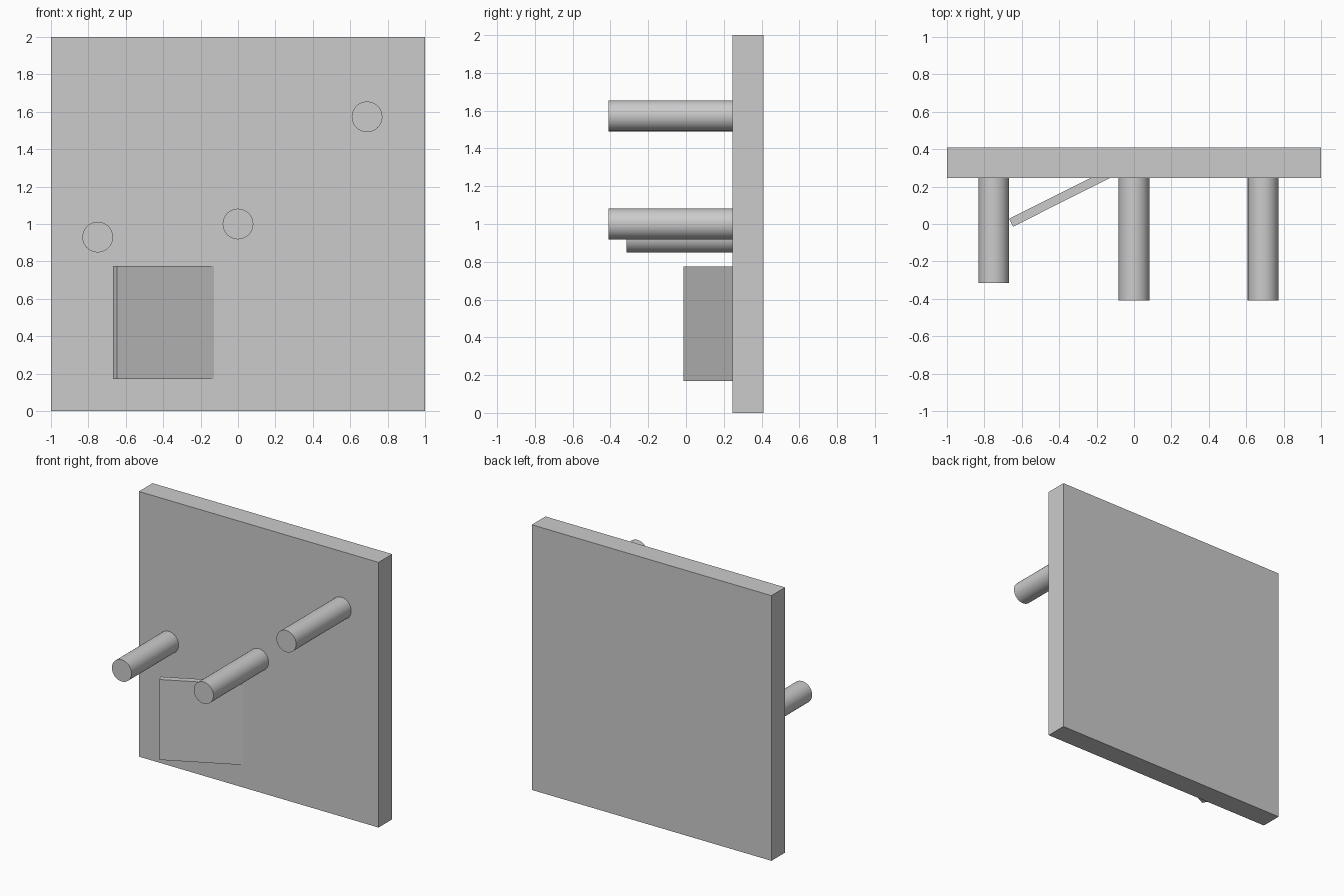
import bpy
from math import radians, cos, sin

if "Cube" in bpy.data.objects:
    bpy.data.objects.remove(bpy.data.objects["Cube"])

BOARD_FRONT, BOARD_BACK = 0.247, 0.41


def box(name, size, location, turn=0.0):
    bpy.ops.mesh.primitive_cube_add(size=1, location=location)
    ob = bpy.context.object
    ob.name = name
    ob.scale = size
    bpy.ops.object.transform_apply(location=False, rotation=False, scale=True)
    ob.rotation_euler.z = turn
    return ob


def peg(name, x, z, tip_y):
    root_y = BOARD_FRONT + 0.01
    bpy.ops.mesh.primitive_cylinder_add(
        vertices=32, radius=0.082, depth=root_y - tip_y,
        location=(x, (root_y + tip_y) / 2, z), rotation=(radians(90), 0, 0))
    bpy.context.object.name = name
    bpy.ops.object.shade_smooth_by_angle(angle=radians(30))


# Upright backing board
box("board", (2, BOARD_BACK - BOARD_FRONT, 2),
    (0, (BOARD_FRONT + BOARD_BACK) / 2, 1))

# Round pegs standing out of the front
peg("left_peg", -0.75, 0.93, -0.315)
peg("middle_peg", 0, 1.0, -0.41)
peg("right_peg", 0.69, 1.573, -0.41)

# Thin flap angled out from the board
turn = radians(26.7)
length, thickness = 0.605, 0.047
corner_x, corner_y = -0.646, -0.014
box("angled_flap", (length, thickness, 0.606),
    (corner_x + cos(turn) * length / 2 - sin(turn) * thickness / 2,
     corner_y + sin(turn) * length / 2 + cos(turn) * thickness / 2,
     0.473), turn)
